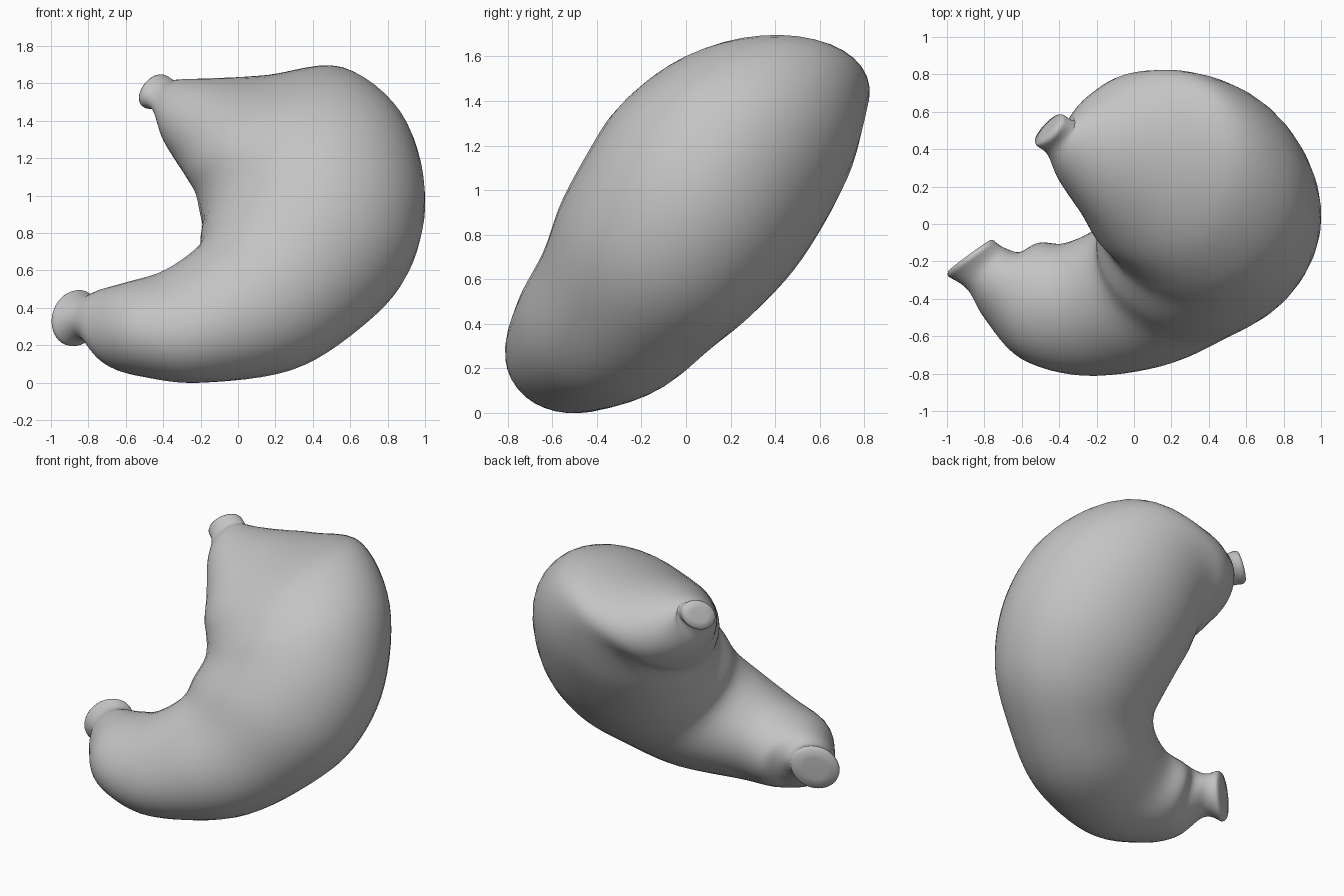
import bpy
import bmesh
import math
from mathutils import Vector

SIDES = 40
STEPS = 6

cube = bpy.data.objects.get("Cube")
if cube:
    bpy.data.objects.remove(cube, do_unlink=True)

# Cross-sections from the upper tube to the lower outlet:
# point on the inner curve, point on the outer curve, half width toward the front
SECTIONS = [
    ((-.50, .47, 1.47), (-.38, .52, 1.64), (-.05, -.08, .03)),
    ((-.45, .41, 1.45), (-.33, .51, 1.61), (-.04, -.08, .03)),
    ((-.41, .32, 1.32), (-.30, .50, 1.61), (-.01, -.16, .06)),
    ((-.33, .22, 1.20), (-.12, .49, 1.62), (.04, -.31, .06)),
    ((-.27, .14, 1.10), (.15, .51, 1.64), (.05, -.44, .05)),
    ((-.22, .06, 1.02), (.55, .49, 1.68), (.08, -.5, .07)),
    ((-.20, .02, .94), (.87, .35, 1.41), (.08, -.52, .16)),
    ((-.19, -.01, .86), (1, .09, 1), (.03, -.48, .24)),
    ((-.20, -.09, .78), (.92, -.15, .63), (0, -.44, .24)),
    ((-.21, -.17, .71), (.67, -.33, .34), (0, -.39, .2)),
    ((-.28, -.25, .65), (.30, -.50, .10), (0, -.37, .15)),
    ((-.42, -.32, .58), (-.2, -.59, .01), (0, -.33, .08)),
    ((-.58, -.30, .53), (-.53, -.52, .04), (-.06, -.29, .06)),
    ((-.71, -.27, .50), (-.69, -.39, .09), (-.1, -.17, .02)),
    ((-.79, -.22, .47), (-.79, -.26, .22), (-.1, -.11, 0)),
    ((-.85, -.17, .495), (-.88, -.21, .195), (-.125, -.09, 0)),
]


def make_ring(inner, outer, front):
    """Oval spanning inner to outer and front to back."""
    inner, outer, front = Vector(inner), Vector(outer), Vector(front)
    middle = (inner + outer) / 2
    across = (outer - inner) / 2
    angles = [math.tau * i / SIDES for i in range(SIDES)]
    return [middle + across * math.cos(a) + front * math.sin(a) for a in angles]


def spline(a, b, c, d, t):
    """Smooth curve between b and c."""
    return (b * 2 + (c - a) * t + (a * 2 - b * 5 + c * 4 - d) * t ** 2
            + (b * 3 - a - c * 3 + d) * t ** 3) / 2


def smooth_rings(rings):
    """Fill in rings between the main sections."""
    result = []
    last = len(rings) - 1
    for i in range(last):
        group = (rings[max(i - 1, 0)], rings[i], rings[i + 1], rings[min(i + 2, last)])
        for step in range(STEPS):
            result.append([spline(*points, step / STEPS) for points in zip(*group)])
    result.append(rings[last])
    return result


def ring_center(ring):
    return sum(ring, Vector()) / SIDES


def end_rings(ring, inward):
    """Rounded lip followed by a nearly flat end face."""
    center = ring_center(ring)
    outward = (ring[0] - center).cross(ring[SIDES // 4] - center).normalized()
    if outward.dot(center - inward) < 0:
        outward.negate()
    return [[center + (p - center) * size + outward * push for p in ring]
            for size, push in ((.99, .012), (.92, .025), (.5, .028))]


# Organ body with both tube ends in one continuous skin
rings = smooth_rings([make_ring(*section) for section in SECTIONS])
start = end_rings(rings[0], ring_center(rings[STEPS // 2]))
finish = end_rings(rings[-1], ring_center(rings[-1 - STEPS // 2]))
rings = start[::-1] + rings + finish

bm = bmesh.new()
loops = [[bm.verts.new(p) for p in ring] for ring in rings]
for low, high in zip(loops, loops[1:]):
    for i in range(SIDES):
        j = (i + 1) % SIDES
        bm.faces.new((low[i], low[j], high[j], high[i]))
bm.faces.new(loops[0])
bm.faces.new(loops[-1])
bmesh.ops.recalc_face_normals(bm, faces=bm.faces)

mesh = bpy.data.meshes.new("stomach_body")
bm.to_mesh(mesh)
bm.free()
body = bpy.data.objects.new("stomach_body", mesh)
bpy.context.collection.objects.link(body)

# Plain grey surface
grey = bpy.data.materials.new("plain_grey")
grey.use_nodes = True
color = (.55, .55, .55, 1)
grey.diffuse_color = color
grey.node_tree.nodes["Principled BSDF"].inputs["Base Color"].default_value = color
mesh.materials.append(grey)

# Soft shading
bpy.ops.object.select_all(action="DESELECT")
body.select_set(True)
bpy.context.view_layer.objects.active = body
bpy.ops.object.shade_smooth_by_angle(angle=math.radians(60))
